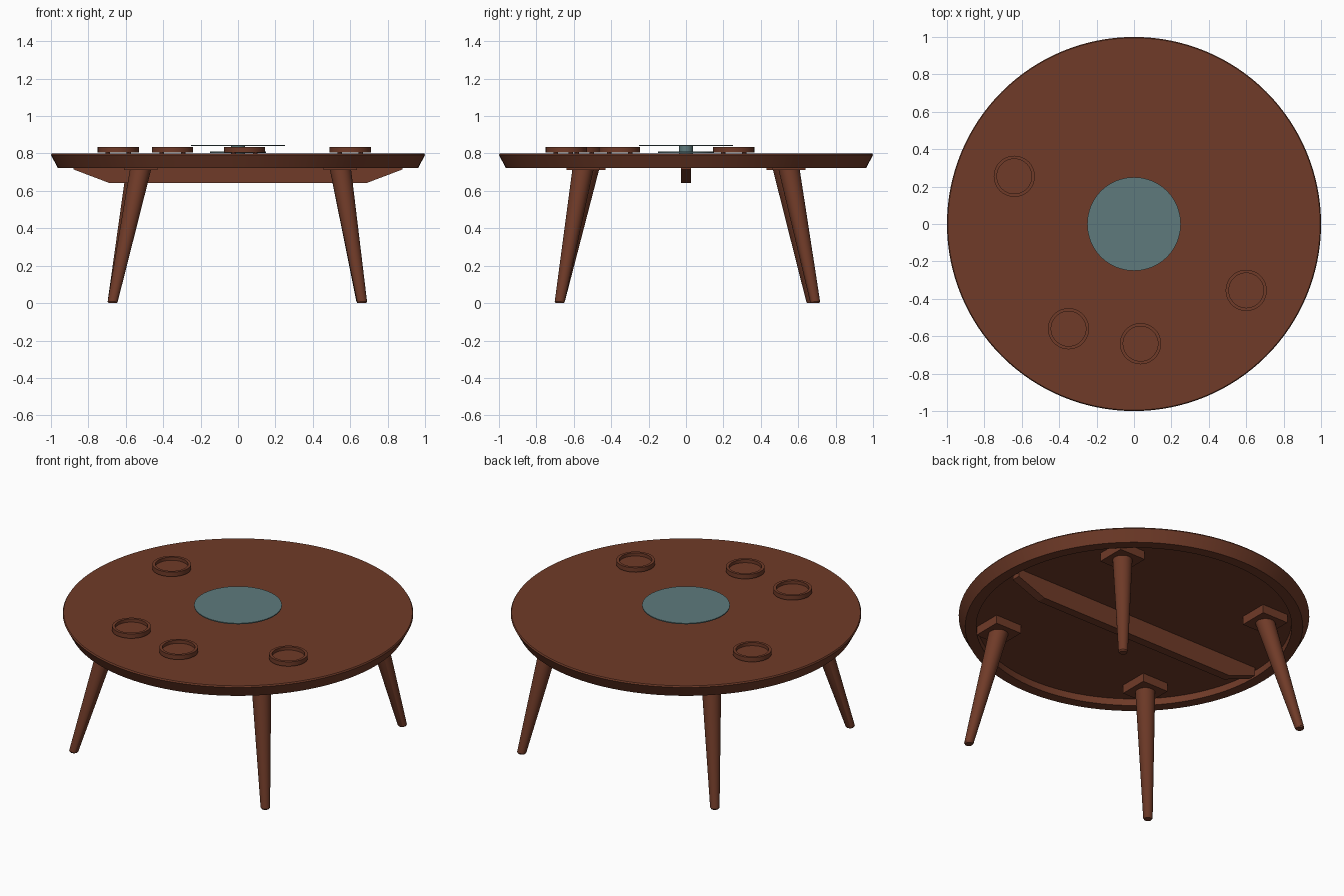
import bpy, bmesh, math
from mathutils import Vector

if "Cube" in bpy.data.objects:
    bpy.data.objects.remove(bpy.data.objects["Cube"])


def material(name, rgb):
    m = bpy.data.materials.new(name)
    m.diffuse_color = (*rgb, 1)
    m.use_nodes = True
    m.node_tree.nodes["Principled BSDF"].inputs["Base Color"].default_value = m.diffuse_color
    return m


WOOD = material("walnut_brown", (0.16, 0.043, 0.021))
GLASS = material("teal_glass", (0.112, 0.195, 0.202))


def finish(name, bm, mat, smooth=True):
    bmesh.ops.recalc_face_normals(bm, faces=bm.faces)
    me = bpy.data.meshes.new(name)
    bm.to_mesh(me)
    bm.free()
    ob = bpy.data.objects.new(name, me)
    bpy.context.collection.objects.link(ob)
    me.materials.append(mat)
    if smooth:
        bpy.ops.object.select_all(action='DESELECT')
        bpy.context.view_layer.objects.active = ob
        ob.select_set(True)
        bpy.ops.object.shade_smooth_by_angle(angle=math.radians(25))
    return ob


def loft(bm, rings, n):
    """Skin horizontal circles (x, y, z, radius) and cap both ends."""
    loops = [[bm.verts.new((x + r * math.cos(2 * math.pi * i / n),
                            y + r * math.sin(2 * math.pi * i / n), z))
              for i in range(n)] for x, y, z, r in rings]
    for a, b in zip(loops, loops[1:]):
        for i in range(n):
            j = (i + 1) % n
            bm.faces.new((a[i], a[j], b[j], b[i]))
    bm.faces.new(loops[0])
    bm.faces.new(loops[-1])


def lathe(name, profile, mat, n=64, at=(0, 0)):
    bm = bmesh.new()
    loft(bm, [(at[0], at[1], z, r) for r, z in profile], n)
    return finish(name, bm, mat)


def prism(name, outline, y0, y1, mat):
    """Extrude an xz outline along y."""
    bm = bmesh.new()
    f = bm.faces.new([bm.verts.new((x, y0, z)) for x, z in outline])
    ext = bmesh.ops.extrude_face_region(bm, geom=[f])
    bmesh.ops.translate(bm, vec=Vector((0, y1 - y0, 0)),
                        verts=[v for v in ext["geom"] if isinstance(v, bmesh.types.BMVert)])
    return finish(name, bm, mat, False)


CEIL = 0.765

# Tabletop with undercut rim and recessed underside
lathe("tabletop", [(0.9, CEIL), (0.9, 0.722), (0.963, 0.722), (1.0, 0.792),
                   (0.995, 0.8)], WOOD, 128)

# Support beam under the top
prism("support_beam", [(-0.88, CEIL), (-0.88, 0.715), (-0.69, 0.643),
                       (0.69, 0.643), (0.88, 0.715), (0.88, CEIL)],
      -0.027, 0.027, WOOD)

# Splayed legs with square mounting plates: (name, top xy, foot xy)
LEGS = [("front_left", (-0.52, -0.52), (-0.67, -0.675)),
        ("front_right", (0.547, -0.55), (0.663, -0.675)),
        ("back_right", (0.547, 0.55), (0.66, 0.69)),
        ("back_left", (-0.54, 0.52), (-0.67, 0.67))]
for name, top, foot in LEGS:
    bm = bmesh.new()
    loft(bm, [(*foot, 0, 0.022), (*foot, 0.008, 0.027), (*top, 0.72, 0.057)], 32)
    finish(name + "_leg", bm, WOOD)
    x, y = top
    prism(name + "_leg_plate", [(x - 0.09, 0.712), (x + 0.09, 0.712),
                                (x + 0.09, CEIL), (x - 0.09, CEIL)],
          y - 0.09, y + 0.09, WOOD)

# Coasters: shallow cups on small feet
for k, (x, y) in enumerate([(-0.64, 0.255), (-0.35, -0.56), (0.035, -0.64), (0.6, -0.355)], 1):
    lathe(f"coaster_{k}", [(0.11, 0.806), (0.11, 0.834), (0.093, 0.834),
                           (0.093, 0.814)], WOOD, 48, (x, y))
    bm = bmesh.new()
    for i in range(4):
        a = math.pi / 4 + i * math.pi / 2
        fx, fy = x + 0.08 * math.cos(a), y + 0.08 * math.sin(a)
        loft(bm, [(fx, fy, 0.799, 0.012), (fx, fy, 0.807, 0.012)], 12)
    finish(f"coaster_feet_{k}", bm, WOOD)

# Glass turntable: base disc, hub and upper disc
lathe("turntable_base", [(0.15, 0.803), (0.15, 0.81)], GLASS)
lathe("turntable_hub", [(0.037, 0.799), (0.037, 0.841)], GLASS, 32)
lathe("turntable_top", [(0.25, 0.84), (0.25, 0.846)], GLASS, 96)
